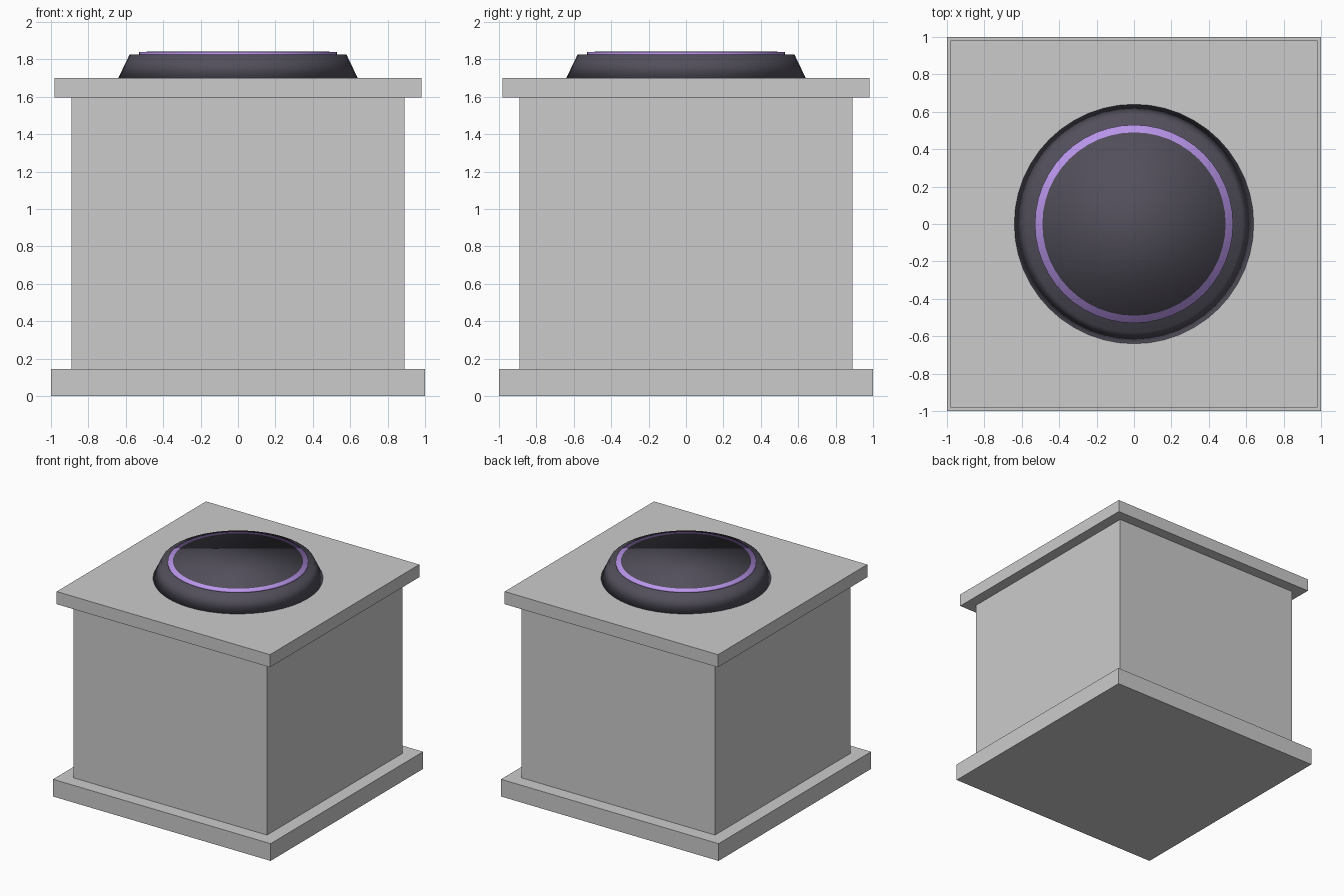
import bpy

if "Cube" in bpy.data.objects:
    bpy.data.objects.remove(bpy.data.objects["Cube"])


def material(name, color):
    mat = bpy.data.materials.new(name)
    mat.diffuse_color = color
    mat.use_nodes = True
    mat.node_tree.nodes["Principled BSDF"].inputs["Base Color"].default_value = mat.diffuse_color
    return mat


def slab(name, half, z0, z1):
    bpy.ops.mesh.primitive_cube_add(size=1, location=(0, 0, (z0 + z1) / 2))
    ob = bpy.context.object
    ob.name = name
    ob.scale = (2 * half, 2 * half, z1 - z0)
    bpy.ops.object.transform_apply(location=False, rotation=False, scale=True)
    return ob


def disc(name, r_bottom, r_top, z0, z1, mat):
    bpy.ops.mesh.primitive_cone_add(vertices=48, radius1=r_bottom, radius2=r_top,
                                    depth=z1 - z0, location=(0, 0, (z0 + z1) / 2))
    ob = bpy.context.object
    ob.name = name
    ob.data.materials.append(mat)
    bpy.ops.object.shade_smooth()  # fully smooth, giving the domed sheen
    return ob


dark = material("dark_stone", (0.085, 0.078, 0.105, 1))
purple = material("purple_glow", (0.50, 0.31, 0.85, 1))

# Square pedestal
slab("pedestal_base", 1.0, 0.0, 0.143)
slab("pedestal_body", 0.89, 0.143, 1.595)
slab("pedestal_cap", 0.98, 1.595, 1.70)

# Round pad with a glowing ring around its centre plate
disc("pad_body", 0.64, 0.58, 1.70, 1.825, dark)
disc("glow_ring", 0.53, 0.53, 1.82, 1.84, purple)
disc("centre_plate", 0.49, 0.49, 1.82, 1.843, dark)
